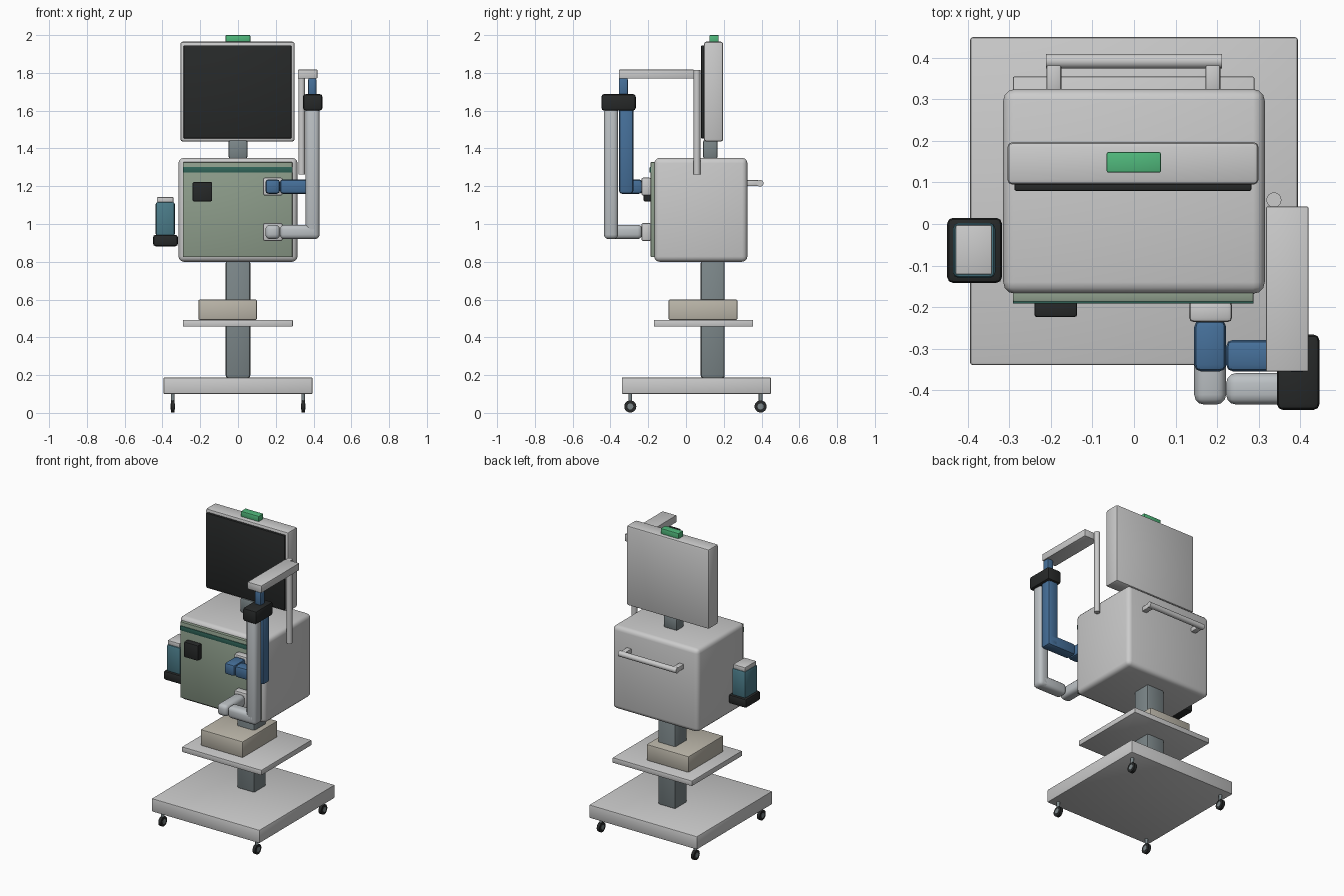
import bpy, bmesh, math
from mathutils import Matrix, Vector

if "Cube" in bpy.data.objects:
    bpy.data.objects.remove(bpy.data.objects["Cube"])


def material(name, rgb):
    m = bpy.data.materials.new(name)
    m.diffuse_color = (*rgb, 1)
    m.use_nodes = True
    m.node_tree.nodes["Principled BSDF"].inputs["Base Color"].default_value = m.diffuse_color
    return m


BLACK = material("black", (0.02, 0.022, 0.022))
BLUE = material("blue", (0.06, 0.16, 0.32))
TEAL = material("teal", (0.07, 0.2, 0.25))
SAGE = material("sage", (0.27, 0.34, 0.26))
DARK_GREEN = material("dark_green", (0.03, 0.13, 0.1))
GREEN = material("green", (0.08, 0.48, 0.2))
STEEL = material("steel", (0.2, 0.24, 0.25))
CREAM = material("cream", (0.5, 0.47, 0.4))
PALE = material("pale", (0.5, 0.53, 0.55))


def finish(name, bm, mat):
    me = bpy.data.meshes.new(name)
    bm.to_mesh(me)
    bm.free()
    ob = bpy.data.objects.new(name, me)
    bpy.context.collection.objects.link(ob)
    if mat:
        me.materials.append(mat)
    bpy.ops.object.select_all(action='DESELECT')
    bpy.context.view_layer.objects.active = ob
    ob.select_set(True)
    bpy.ops.object.shade_smooth_by_angle(angle=math.radians(35))
    return ob


def box(name, x, y, z, mat=None, bevel=0.004, seg=2):
    """Bevelled box from (min, max) ranges."""
    bm = bmesh.new()
    size = Vector((x[1] - x[0], y[1] - y[0], z[1] - z[0]))
    mid = Vector((sum(x) / 2, sum(y) / 2, sum(z) / 2))
    bmesh.ops.create_cube(bm, size=1, matrix=Matrix.Translation(mid) @ Matrix.Diagonal((*size, 1)))
    if bevel:
        bmesh.ops.bevel(bm, geom=bm.edges[:], offset=bevel, segments=seg,
                        profile=0.5, affect='EDGES', clamp_overlap=True)
    return finish(name, bm, mat)


def rod(name, a, b, r, mat=None, sides=24):
    """Cylinder between two points."""
    a, b = Vector(a), Vector(b)
    rot = (b - a).to_track_quat('Z', 'Y').to_matrix().to_4x4()
    bm = bmesh.new()
    bmesh.ops.create_cone(bm, cap_ends=True, segments=sides, radius1=r, radius2=r,
                          depth=(b - a).length, matrix=Matrix.Translation((a + b) / 2) @ rot)
    return finish(name, bm, mat)


# Wheeled base
box("base", (-0.395, 0.395), (-0.34, 0.45), (0.10, 0.188), bevel=0.007)
for i, (cx, cy) in enumerate([(sx, sy) for sx in (-0.345, 0.345) for sy in (-0.295, 0.395)]):
    rod(f"caster_stem_{i}", (cx, cy, 0.05), (cx, cy, 0.105), 0.010, STEEL, 12)
    rod(f"caster_wheel_{i}", (cx - 0.01, cy, 0.034), (cx + 0.01, cy, 0.034), 0.032, BLACK)
    rod(f"caster_hub_{i}", (cx - 0.012, cy, 0.034), (cx + 0.012, cy, 0.034), 0.016, STEEL)

# Column, shelf and the unit sitting on it
box("column", (-0.065, 0.065), (0.078, 0.205), (0.185, 0.805), STEEL, 0.012)
box("shelf", (-0.292, 0.29), (-0.17, 0.355), (0.457, 0.492))
box("shelf_unit", (-0.21, 0.10), (-0.093, 0.273), (0.492, 0.60), CREAM, 0.008)

# Main cabinet with front panel
box("cabinet", (-0.315, 0.315), (-0.168, 0.325), (0.80, 1.35), bevel=0.028, seg=3)
box("front_panel", (-0.292, 0.288), (-0.187, -0.16), (0.825, 1.327), SAGE, 0.003)
box("panel_stripe", (-0.292, 0.288), (-0.192, -0.18), (1.272, 1.302), DARK_GREEN, 0.002)
box("control_knob", (-0.24, -0.137), (-0.224, -0.18), (1.12, 1.222), BLACK, 0.006)

# Rear push handle
rod("handle_bar", (-0.212, 0.392, 1.216), (0.212, 0.392, 1.216), 0.018)
for i, hx in enumerate((-0.193, 0.19)):
    box(f"handle_post_{i}", (hx - 0.018, hx + 0.018), (0.315, 0.385), (1.2, 1.232), bevel=0.006)

# Screen on its neck
box("neck", (-0.05, 0.05), (0.09, 0.168), (1.345, 1.445), STEEL, 0.012)
box("monitor", (-0.305, 0.30), (0.095, 0.197), (1.437, 1.965), bevel=0.012)
box("screen", (-0.288, 0.283), (0.08, 0.1), (1.453, 1.945), BLACK, 0.004)
box("alarm_light", (-0.066, 0.065), (0.124, 0.173), (1.96, 2.0), GREEN, 0.004)

# Support pole and arm for the hoses
rod("support_pole", (0.337, 0.058, 1.262), (0.337, 0.058, 1.815), 0.018)
box("support_arm", (0.318, 0.42), (-0.355, 0.042), (1.77, 1.817), bevel=0.003)
box("hose_connector", (0.371, 0.415), (-0.356, -0.308), (1.68, 1.772), BLUE, 0.008)
box("hose_joint", (0.344, 0.447), (-0.448, -0.266), (1.60, 1.688), BLACK, 0.015)

# Two hoses, each an outlet, an elbow, a cross run and a riser
for name, mat, y0, zc, seg, bev in (("blue_hose", BLUE, -0.355, 1.198, 2, 0.016),
                                    ("pale_hose", PALE, -0.435, 0.958, 3, 0.024)):
    y = (y0, y0 + 0.076)
    z = (zc - 0.038, zc + 0.038)
    box(name + "_port", (0.133, 0.236), (-0.236, -0.185), (zc - 0.048, zc + 0.048), None, 0.01)
    box(name + "_elbow", (0.145, 0.222), (y0, -0.232), z, mat, bev, seg)
    box(name + "_cross", (0.222, 0.43), y, z, mat, bev, seg)
    box(name + "_riser", (0.357, 0.432), y, (z[0], 1.615), mat, bev, seg)

# Side bottle in its holder
box("bottle_holder", (-0.45, -0.318), (-0.142, 0.015), (0.882, 0.943), BLACK, 0.014)
box("bottle", (-0.436, -0.334), (-0.13, 0.003), (0.935, 1.118), TEAL, 0.014)
box("bottle_lid", (-0.43, -0.342), (-0.122, -0.003), (1.112, 1.142), None, 0.004)
